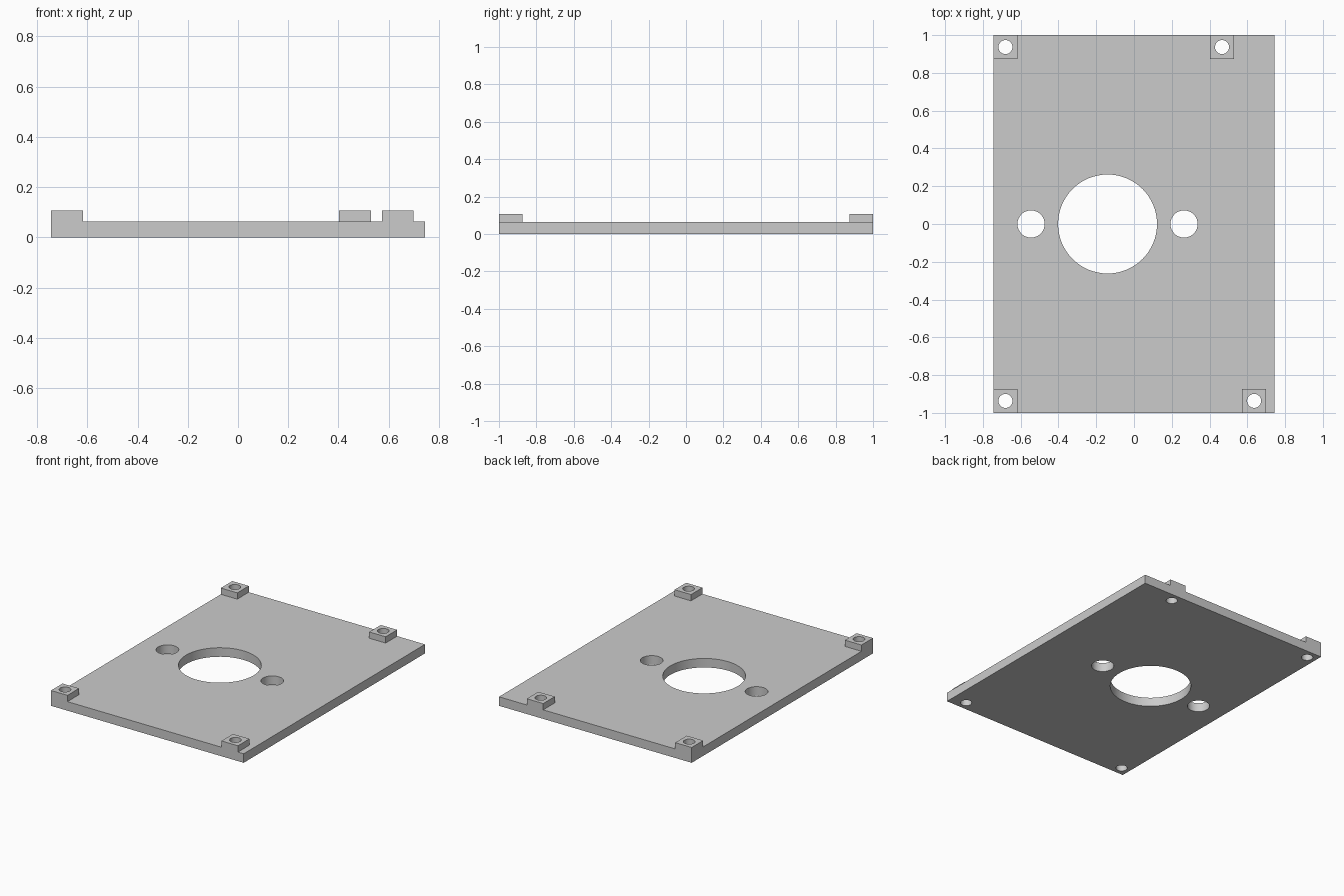
import bpy
import bmesh
from mathutils import Matrix, Vector

if "Cube" in bpy.data.objects:
    bpy.data.objects.remove(bpy.data.objects["Cube"], do_unlink=True)

HALF_W, HALF_L = 0.744, 1.0
PLATE_TOP, PAD_TOP, PAD = 0.063, 0.107, 0.127

grey = bpy.data.materials.new("plain_grey")
grey.use_nodes = True
colour = (0.6, 0.6, 0.6, 1)
grey.diffuse_color = colour
grey.node_tree.nodes["Principled BSDF"].inputs["Base Color"].default_value = colour


def add_object(name, bm):
    mesh = bpy.data.meshes.new(name)
    bm.to_mesh(mesh)
    bm.free()
    obj = bpy.data.objects.new(name, mesh)
    mesh.materials.append(grey)
    bpy.context.collection.objects.link(obj)
    return obj


def box(name, low, high):
    low, high = Vector(low), Vector(high)
    bm = bmesh.new()
    matrix = Matrix.Translation((low + high) / 2) @ Matrix.Diagonal((*(high - low), 1))
    bmesh.ops.create_cube(bm, size=1, matrix=matrix)
    return add_object(name, bm)


def drill(name, x, y, radius):
    bm = bmesh.new()
    bmesh.ops.create_cone(bm, cap_ends=True, segments=64, radius1=radius, radius2=radius,
                          depth=1, matrix=Matrix.Translation((x, y, 0)))
    return add_object(name, bm)


def combine(target, tool, operation):
    # Apply the boolean, then discard the tool
    mod = target.modifiers.new(operation.lower(), "BOOLEAN")
    mod.operation, mod.solver, mod.object = operation, "EXACT", tool
    bpy.context.view_layer.objects.active = target
    bpy.ops.object.modifier_apply(modifier=mod.name)
    bpy.data.objects.remove(tool, do_unlink=True)


# Flat base plate
plate = box("mounting_plate", (-HALF_W, -HALF_L, 0), (HALF_W, HALF_L, PLATE_TOP))

# Raised screw pads along the front and back edges
edge = HALF_L - PAD / 2
pads = [(-HALF_W + PAD / 2, -edge), (-HALF_W + PAD / 2, edge), (0.466, edge), (0.636, -edge)]
for x, y in pads:
    r = PAD / 2
    combine(plate, box("screw_pad", (x - r, y - r, 0), (x + r, y + r, PAD_TOP)), "UNION")

# Screw holes, large central opening and its two side holes
holes = [(x, y, 0.037) for x, y in pads]
holes += [(-0.14, 0, 0.262), (-0.545, 0, 0.072), (0.265, 0, 0.072)]
for x, y, radius in holes:
    combine(plate, drill("drill", x, y, radius), "DIFFERENCE")

# Smooth hole walls, crisp edges
bpy.ops.object.select_all(action="DESELECT")
plate.select_set(True)
bpy.context.view_layer.objects.active = plate
bpy.ops.object.shade_smooth_by_angle()
